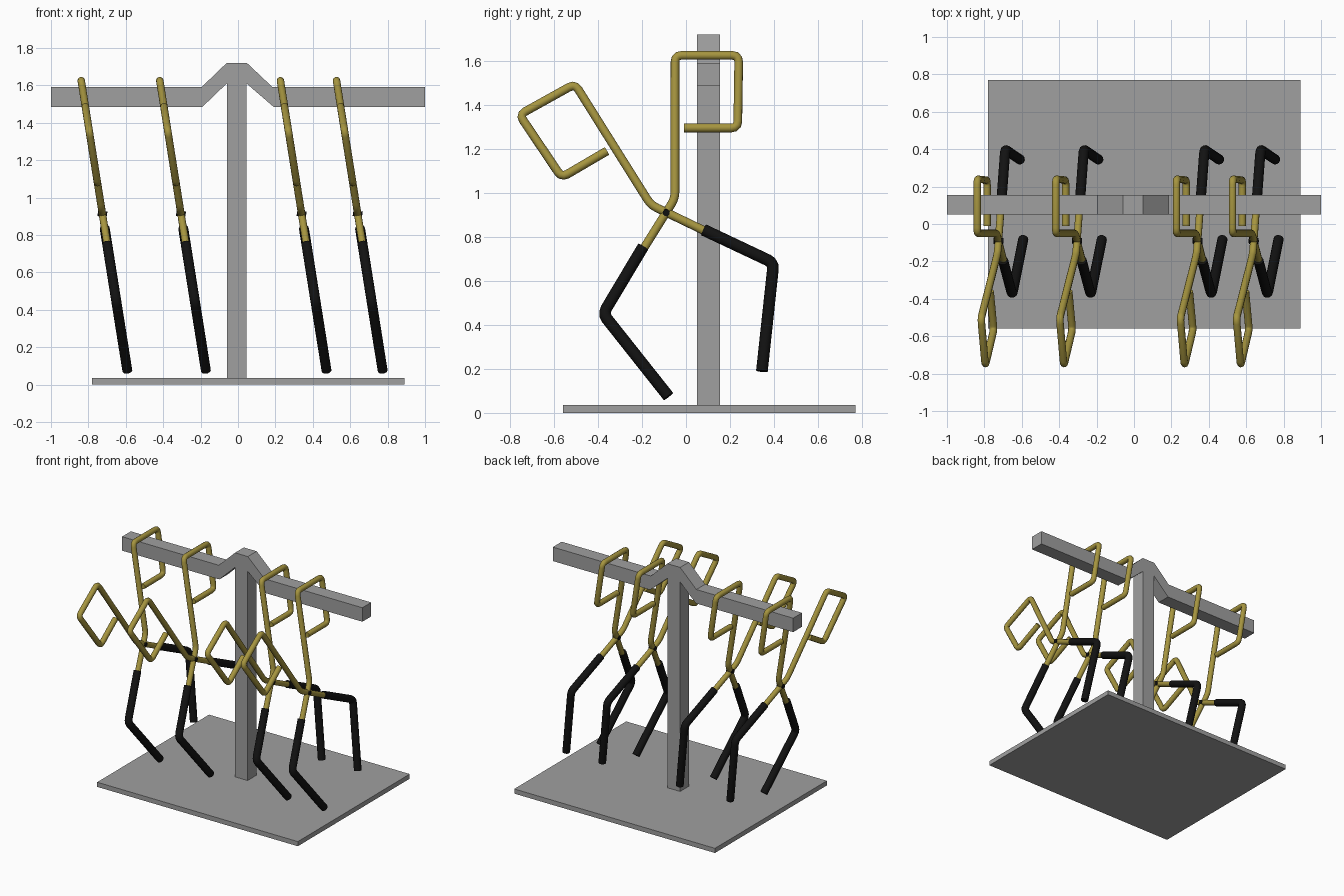
import bpy, bmesh
from math import radians
from mathutils import Vector, Matrix

if "Cube" in bpy.data.objects:
    bpy.data.objects.remove(bpy.data.objects["Cube"])


def material(name, rgb):
    m = bpy.data.materials.new(name)
    m.use_nodes = True
    m.diffuse_color = (*rgb, 1)
    bsdf = m.node_tree.nodes["Principled BSDF"]
    bsdf.inputs["Base Color"].default_value = (*rgb, 1)
    bsdf.inputs["Roughness"].default_value = 0.6
    return m


GREY = material("stand grey", (0.35, 0.35, 0.35))
GOLD = material("brass", (0.38, 0.30, 0.05))
BLACK = material("black rubber", (0.006, 0.006, 0.006))

PIVOT = Vector((-0.09, 0.913))
TILT = -0.159                      # sideways lean per unit of height
HANG_X = (-0.725, -0.305, 0.34, 0.64)


def add(name, mesh, mat):
    ob = bpy.data.objects.new(name, mesh)
    bpy.context.collection.objects.link(ob)
    if not mesh.materials:
        mesh.materials.append(mat)
    return ob


def box(name, lo, hi):
    bm = bmesh.new()
    bmesh.ops.create_cube(bm, size=1)
    lo, hi = Vector(lo), Vector(hi)
    for v in bm.verts:
        v.co = (lo + hi) / 2 + v.co * (hi - lo)
    me = bpy.data.meshes.new(name)
    bm.to_mesh(me)
    return add(name, me, GREY)


def extrude_profile(name, pts, y0, y1):
    bm = bmesh.new()
    face = bm.faces.new([bm.verts.new((x, y0, z)) for x, z in pts])
    ext = bmesh.ops.extrude_face_region(bm, geom=[face])
    moved = [g for g in ext["geom"] if isinstance(g, bmesh.types.BMVert)]
    bmesh.ops.translate(bm, vec=(0, y1 - y0, 0), verts=moved)
    bmesh.ops.recalc_face_normals(bm, faces=bm.faces)
    me = bpy.data.meshes.new(name)
    bm.to_mesh(me)
    return add(name, me, GREY)


def rounded(pts, r):
    # replace each inner corner by a short arc
    pts = [Vector(p) for p in pts]
    out = [pts[0]]
    for a, b, c in zip(pts, pts[1:], pts[2:]):
        p = b + (a - b).normalized() * min(r, (a - b).length * 0.45)
        q = b + (c - b).normalized() * min(r, (c - b).length * 0.45)
        out += [p.lerp(b, t).lerp(b.lerp(q, t), t) for t in (0, 0.33, 0.67, 1)]
    return out + [pts[-1]]


def tube_mesh(name, pts, radius, bend, mat):
    # path given in (y, z), leaning in x with height
    path = rounded(pts, bend)
    cu = bpy.data.curves.new(name, "CURVE")
    cu.dimensions = "3D"
    cu.bevel_depth = radius
    cu.bevel_resolution = 4
    cu.use_fill_caps = True
    sp = cu.splines.new("POLY")
    sp.points.add(len(path) - 1)
    for pt, (y, z) in zip(sp.points, path):
        pt.co = ((z - PIVOT.y) * TILT, y, z, 1)
    tmp = bpy.data.objects.new(name, cu)
    bpy.context.collection.objects.link(tmp)
    deps = bpy.context.evaluated_depsgraph_get()
    me = bpy.data.meshes.new_from_object(tmp.evaluated_get(deps))
    bpy.data.objects.remove(tmp)
    me.name = name
    me.materials.clear()
    me.materials.append(mat)
    me.polygons.foreach_set("material_index", [0] * len(me.polygons))
    return me


# Stand: base plate, post and raised crossbar
box("base_plate", (-0.78, -0.56, 0), (0.89, 0.77, 0.035))
box("post", (-0.06, 0.05, 0.035), (0.045, 0.155, 1.615))
extrude_profile("crossbar", [
    (-1, 1.485), (-0.19, 1.485), (-0.06, 1.61), (0.045, 1.61), (0.19, 1.485),
    (1, 1.485), (1, 1.59), (0.185, 1.59), (0.047, 1.72), (-0.06, 1.72),
    (-0.195, 1.59), (-1, 1.59)], 0.05, 0.155)

# Tongs: two crossed arms, each a looped handle and a rubber-covered jaw
hook_loop = [(-0.01, 1.295), (0.235, 1.295), (0.24, 1.625), (-0.05, 1.625),
             (-0.05, 0.975), (-0.2, 0.735)]
free_loop = [(-0.36, 1.19), (-0.565, 1.07), (-0.757, 1.355), (-0.505, 1.495),
             (-0.16, 0.945), (0.1, 0.82)]
hook_jaw = [(-0.195, 0.755), (-0.377, 0.45), (-0.08, 0.075)]
free_jaw = [(0.08, 0.832), (0.398, 0.682), (0.345, 0.19)]
parts = [
    tube_mesh("hanging_handle", hook_loop, 0.02, 0.03, GOLD),
    tube_mesh("free_handle", free_loop, 0.02, 0.03, GOLD),
    tube_mesh("hanging_jaw", hook_jaw, 0.027, 0.03, BLACK),
    tube_mesh("free_jaw", free_jaw, 0.027, 0.03, BLACK),
]

# Pivot pin through the crossing
bm = bmesh.new()
bmesh.ops.create_cone(bm, cap_ends=True, segments=12, radius1=0.016, radius2=0.016,
                      depth=0.05,
                      matrix=Matrix.Translation((0, PIVOT.x, PIVOT.y))
                      @ Matrix.Rotation(radians(99), 4, "Y"))
pin = bpy.data.meshes.new("pivot_pin")
bm.to_mesh(pin)
pin.materials.append(BLACK)
parts.append(pin)

bpy.ops.object.select_all(action="DESELECT")
for i, x in enumerate(HANG_X, 1):
    for me in parts:
        ob = add(f"{me.name}_{i}", me.copy(), None)
        ob.location.x = x
        ob.select_set(True)
        bpy.context.view_layer.objects.active = ob
bpy.ops.object.shade_smooth_by_angle(angle=radians(40))
